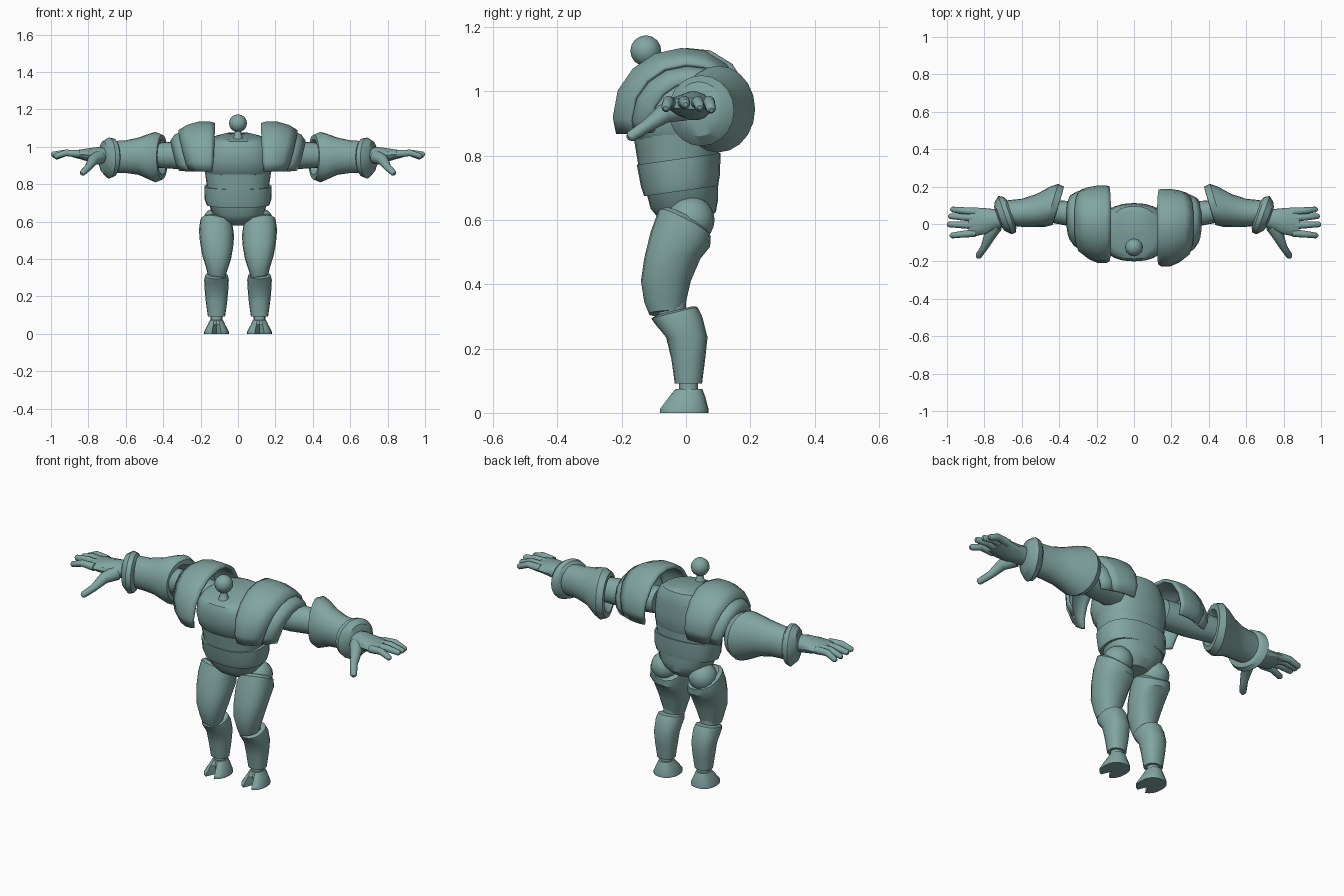
import bpy, bmesh, math
from mathutils import Vector

cube = bpy.data.objects.get("Cube")
if cube:
    bpy.data.objects.remove(cube, do_unlink=True)

paint = bpy.data.materials.new("sage teal")
paint.use_nodes = True
colour = (0.22, 0.38, 0.36, 1)
paint.diffuse_color = colour
paint.node_tree.nodes["Principled BSDF"].inputs["Base Color"].default_value = colour


def make(name, loops, closed=True, angle=32):
    """Skin a list of point loops; closed loops are capped."""
    bm = bmesh.new()
    rows = [[bm.verts.new(p) for p in loop] for loop in loops]
    n = len(rows[0])
    for a, b in zip(rows, rows[1:]):
        for i in range(n if closed else n - 1):
            j = (i + 1) % n
            bm.faces.new((a[i], a[j], b[j], b[i]))
    if closed:
        bm.faces.new(rows[0])
        bm.faces.new(rows[-1])
    bmesh.ops.recalc_face_normals(bm, faces=bm.faces)
    mesh = bpy.data.meshes.new(name)
    bm.to_mesh(mesh)
    bm.free()
    mesh.polygons.foreach_set("use_smooth", [True] * len(mesh.polygons))
    mesh.set_sharp_from_angle(angle=math.radians(angle))
    mesh.materials.append(paint)
    obj = bpy.data.objects.new(name, mesh)
    bpy.context.collection.objects.link(obj)
    return obj


def rounded(t, power):
    c, s = math.cos(t), math.sin(t)
    return (math.copysign(abs(c) ** power, c), math.copysign(abs(s) ** power, s))


def upright(name, rings, x=0, n=20, power=0.85, lean=0):
    """Loft up z from rings of (z, front y, back y, half width, slope to the back)."""
    loops = []
    for z, y0, y1, w, slope in rings:
        loop = []
        for i in range(n):
            c, s = rounded(math.tau * i / n, power)
            dy = s * (y1 - y0) / 2
            loop.append((x + w * c, (y0 + y1) / 2 + dy, z + slope * dy + lean * w * c))
        loops.append(loop)
    return make(name, loops)


def sideways(name, rings, side, n=20):
    """Loft along x from rings of (x, low y, high y, low z, high z, slope along y)."""
    loops = []
    for x, y0, y1, z0, z1, slope in rings:
        loop = []
        for i in range(n):
            c, s = rounded(math.tau * i / n, 1)
            dy = c * (y1 - y0) / 2
            loop.append((side * (x + slope * dy), (y0 + y1) / 2 + dy,
                         (z0 + z1) / 2 + s * (z1 - z0) / 2))
        loops.append(loop)
    return make(name, loops)


def tube(name, path, radii, n=10):
    """Round limb along a short path with a rounded tip."""
    pts = [Vector(p) for p in path]
    end = (pts[-1] - pts[-2]).normalized()
    pts.append(pts[-1] + end * radii[-1] * 0.6)
    radii = radii + [radii[-1] * 0.5]
    loops = []
    for i, p in enumerate(pts):
        d = pts[min(i + 1, len(pts) - 1)] - pts[max(i - 1, 0)]
        q = d.to_track_quat("Z", "Y")
        loops.append([p + q @ Vector((radii[i] * math.cos(math.tau * k / n),
                                      radii[i] * math.sin(math.tau * k / n), 0)) for k in range(n)])
    return make(name, loops, angle=50)


def ball(name, centre, radius, u=12, v=8):
    loops = []
    for j in range(v + 1):
        t = math.pi * (0.02 + 0.96 * j / v)
        loops.append([(centre[0] + radius * math.sin(t) * math.cos(math.tau * i / u),
                       centre[1] + radius * math.sin(t) * math.sin(math.tau * i / u),
                       centre[2] + radius * math.cos(t)) for i in range(u)])
    return make(name, loops, angle=40)


# Shoulder arch from front hem over the top to the back hem, as (y, z)
ARCH = [(-.195, .87), (-.205, .92), (-.19, 1.0), (-.145, 1.065), (-.08, 1.11), (0, 1.127),
        (.07, 1.12), (.135, 1.08), (.18, 1.01), (.195, .94), (.18, .88)]


def shoulder_plate(name, rings, side, shift):
    """Open arched shell from rings of (x at top, x at hem, scale)."""
    loops = []
    for x_top, x_hem, k in rings:
        loop = []
        for y, z in ARCH:
            f = min(1, (z - .87) / .25) ** 0.7
            yy = y * k + .04 * (1 - k) * 2
            loop.append((side * (x_hem + (x_top - x_hem) * f), yy + shift, .88 + (z - .88) * k))
        loops.append(loop)
    obj = make(name, loops, closed=False)
    mod = obj.modifiers.new("thickness", "SOLIDIFY")
    mod.thickness = .016
    mod.offset = 0
    return obj


# Head and neck
ball("head", (0, -.125, 1.126), .048)
upright("neck", [(1.02, -.17, -.08, .045, 0), (1.05, -.148, -.1, .024, 0),
                 (1.09, -.138, -.11, .014, 0)], n=12, power=1)

# Torso: chest, two belly bands and a pelvis
upright("chest", [(.845, -.165, .1, .165, -.05), (.87, -.185, .11, .18, -.05),
                  (.93, -.2, .112, .187, 0), (1.0, -.2, .11, .175, 0), (1.035, -.187, .105, .155, .05),
                  (1.053, -.165, .095, .13, .1), (1.065, -.1, .07, .08, .15)], n=24)
upright("upper_belly", [(.765, -.145, .1, .162, .13), (.87, -.165, .105, .178, 0)], n=24)
upright("lower_belly", [(.69, -.13, .1, .168, .14), (.72, -.14, .105, .178, .14),
                        (.79, -.153, .108, .18, .14)], n=24)
upright("pelvis", [(.585, -.04, .06, .06, .1), (.615, -.085, .093, .105, .12),
                   (.65, -.11, .1, .14, .14), (.715, -.127, .1, .162, .14)], n=24)

for side, word, shift in ((1, "left", -.015), (-1, "right", .003)):
    # Shoulder armour
    shoulder_plate(word + "_shoulder_plate", [(.125, .14, .97), (.15, .15, 1), (.21, .18, 1),
                                              (.27, .22, .93), (.315, .255, .82)], side, shift)
    shoulder_plate(word + "_outer_shoulder_plate", [(.28, .24, .83), (.335, .28, .72),
                                                    (.355, .31, .6)], side, shift)

    # Upper arm, flared forearm and wrist cuff
    sideways(word + "_upper_arm", [(.14, -.05, .1, .89, 1.03, 0), (.3, -.02, .12, .88, 1.03, 0),
                                   (.46, .01, .13, .89, 1.02, 0)], side)
    sideways(word + "_forearm", [(.45, .03, .15, .885, 1.01, -.3), (.405, .01, .175, .85, 1.04, -.3),
                                 (.405, -.005, .2, .825, 1.065, -.3), (.44, -.015, .215, .81, 1.08, -.3),
                                 (.475, -.015, .2, .825, 1.07, -.25), (.53, -.015, .16, .85, 1.05, -.1),
                                 (.6, -.015, .135, .86, 1.035, 0), (.68, -.01, .125, .86, 1.03, .2)], side)
    sideways(word + "_wrist_cuff", [(.73, -.01, .09, .9, 1.0, .35), (.72, -.035, .115, .86, 1.03, .35),
                                    (.69, -.055, .15, .83, 1.05, .35), (.665, -.045, .145, .84, 1.045, .35),
                                    (.655, -.02, .13, .86, 1.03, .35)], side)

    # Hand
    sideways(word + "_palm", [(.68, -.01, .08, .91, .99, 0), (.75, -.035, .08, .91, 1.0, 0),
                              (.8, -.055, .085, .92, .993, 0), (.85, -.065, .088, .935, .985, 0),
                              (.885, -.062, .086, .945, .98, 0)], side, n=14)
    for label, y0, y1, tip, z in (("index", -.048, -.062, .975, .95), ("middle", -.008, -.002, .99, .96),
                                  ("ring", .032, .042, .983, .952), ("little", .066, .078, .972, .945)):
        tube(word + "_" + label + "_finger", [(side * .85, y0, .962), (side * .92, (y0 + y1) / 2, .968),
                                              (side * tip, y1, z)], [.021, .018, .015])
    tube(word + "_thumb", [(side * .74, -.01, .945), (side * .775, -.07, .93), (side * .8, -.125, .89),
                           (side * .832, -.172, .86)], [.038, .03, .02, .017])

    # Leg: hip, thigh, knee, shin and ankle
    x = side * .115
    ball(word + "_hip", (x, .015, .6), .074, 16, 10)
    upright(word + "_thigh", [(.31, -.115, -.01, .047, .05), (.345, -.13, 0, .056, 0),
                              (.41, -.14, .015, .077, 0), (.48, -.13, .045, .089, 0),
                              (.54, -.11, .075, .094, -.25), (.59, -.085, .077, .087, -.5),
                              (.605, -.065, .06, .07, -.5)], x, n=16, lean=side * .18)
    upright(word + "_knee", [(.28, -.085, .0, .042, 0), (.36, -.09, .0, .042, 0)], x, n=16)
    upright(word + "_shin", [(.092, -.035, .05, .046, 0), (.17, -.046, .06, .057, 0),
                             (.235, -.062, .067, .063, 0), (.29, -.098, .05, .066, .15),
                             (.312, -.108, .035, .06, .25), (.318, -.09, .02, .045, .25)], x, n=16)
    upright(word + "_ankle", [(.06, -.022, .038, .031, 0), (.11, -.022, .038, .031, 0)], x, n=14)

    # Hoof with a notch cut into the toe, fading towards the top
    loops = []
    for z, y0, y1, w, notch in ((0, -.085, .07, .066, .06), (.012, -.084, .07, .066, .055),
                                (.05, -.055, .06, .046, .018), (.075, -.032, .05, .035, 0)):
        loop = []
        for i in range(20):
            c, s = rounded(math.tau * i / 20, .85)
            y = (y0 + y1) / 2 + s * (y1 - y0) / 2
            loop.append((x + w * c, y + (notch if i == 15 else 0), z))
        loops.append(loop)
    make(word + "_foot", loops)
